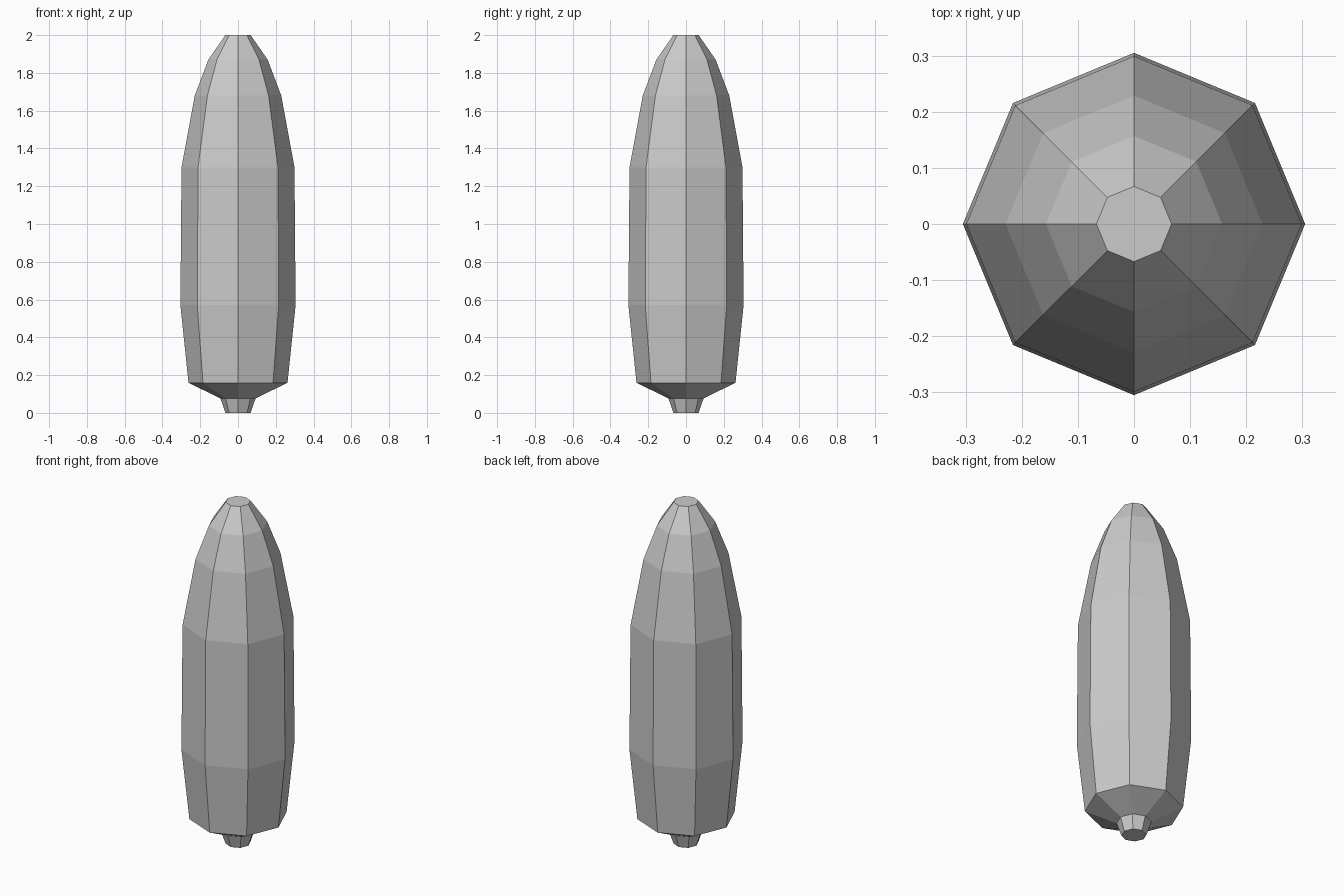
import bpy, bmesh
from math import cos, sin, pi

if "Cube" in bpy.data.objects:
    bpy.data.objects.remove(bpy.data.objects["Cube"])

SIDES = 8


def lathe(name, profile):
    """Faceted solid of revolution from (radius, height) pairs, capped at both ends."""
    bm = bmesh.new()
    rings = [[bm.verts.new((r * cos(2 * pi * i / SIDES), r * sin(2 * pi * i / SIDES), z))
              for i in range(SIDES)] for r, z in profile]
    for low, high in zip(rings, rings[1:]):
        for i in range(SIDES):
            j = (i + 1) % SIDES
            bm.faces.new((low[i], low[j], high[j], high[i]))
    bm.faces.new(rings[0][::-1])
    bm.faces.new(rings[-1])
    mesh = bpy.data.meshes.new(name)
    bm.to_mesh(mesh)
    bm.free()
    obj = bpy.data.objects.new(name, mesh)
    bpy.context.collection.objects.link(obj)
    return obj


# Stub stem flaring into the shoulder, then a tapering body with a flat tip
lathe("cob_body", [
    (0.067, 0.0), (0.093, 0.077),
    (0.262, 0.159), (0.305, 0.57), (0.299, 1.30),
    (0.229, 1.68), (0.157, 1.87), (0.067, 2.0),
])
